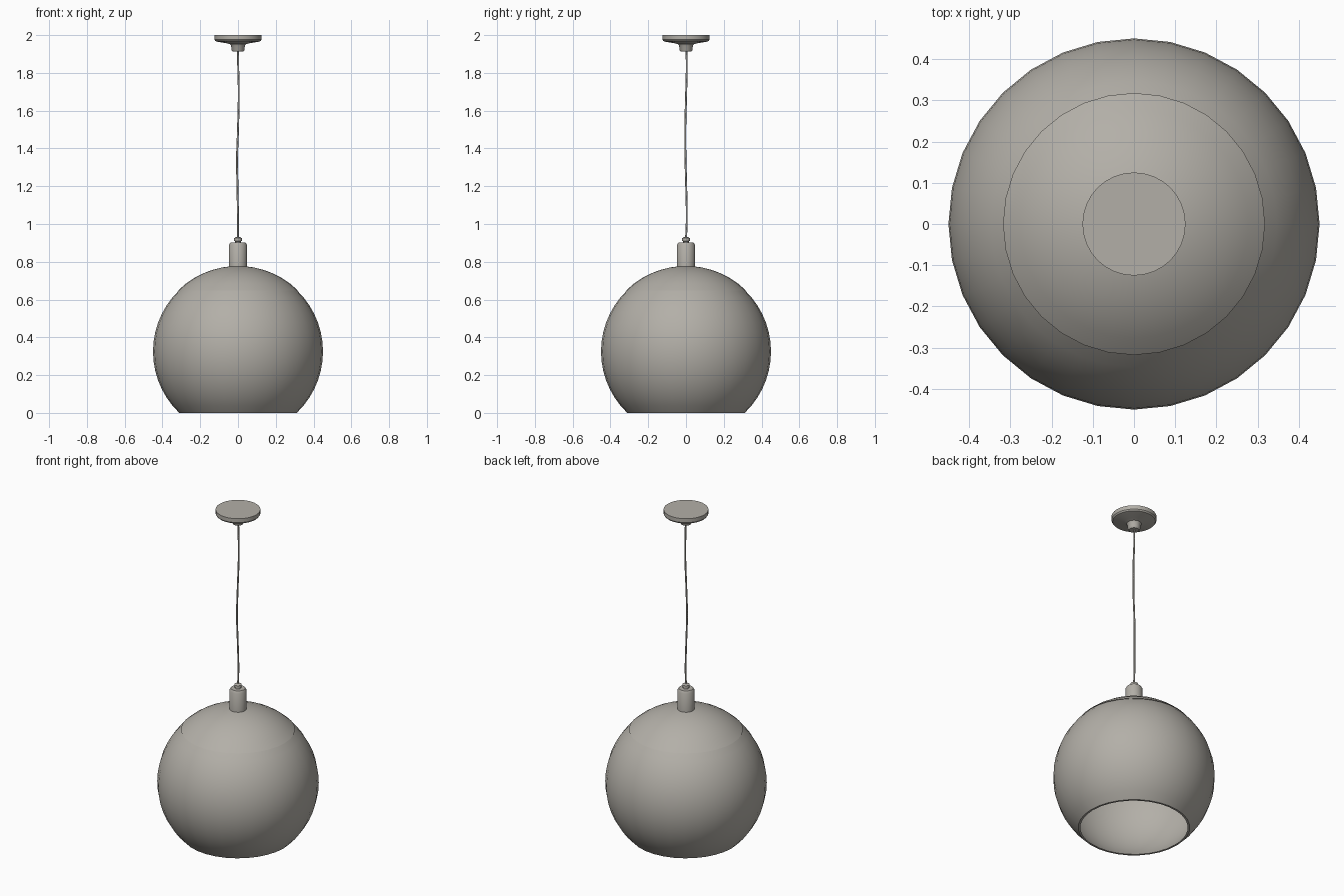
import bpy, bmesh, math

if "Cube" in bpy.data.objects:
    bpy.data.objects.remove(bpy.data.objects["Cube"])

grey = bpy.data.materials.new("warm grey")
grey.diffuse_color = (0.45, 0.43, 0.39, 1)
grey.use_nodes = True
grey.node_tree.nodes["Principled BSDF"].inputs["Base Color"].default_value = grey.diffuse_color


def lathe(name, profile, segments=32, angle=35):
    """Spin an (r, z) profile around z."""
    bm = bmesh.new()
    verts = [bm.verts.new((r, 0, z)) for r, z in profile]
    edges = [bm.edges.new(p) for p in zip(verts, verts[1:])]
    bmesh.ops.spin(bm, geom=verts + edges, cent=(0, 0, 0), axis=(0, 0, 1),
                   angle=2 * math.pi, steps=segments, use_duplicate=False)
    bmesh.ops.remove_doubles(bm, verts=bm.verts, dist=1e-4)
    bmesh.ops.recalc_face_normals(bm, faces=bm.faces)
    me = bpy.data.meshes.new(name)
    bm.to_mesh(me)
    bm.free()
    ob = bpy.data.objects.new(name, me)
    bpy.context.collection.objects.link(ob)
    me.materials.append(grey)
    bpy.ops.object.select_all(action='DESELECT')
    bpy.context.view_layer.objects.active = ob
    ob.select_set(True)
    bpy.ops.object.shade_smooth_by_angle(angle=math.radians(angle))
    return ob


def arc(radius, z_from, z_to, steps, centre=0.325):
    """Points along a circle between two heights."""
    a = math.asin((z_from - centre) / radius)
    b = math.asin((z_to - centre) / radius)
    return [(radius * math.cos(a + (b - a) * i / steps),
             centre + radius * math.sin(a + (b - a) * i / steps))
            for i in range(steps + 1)]


# Globe shade: outer and inner skin, open below and joined at both rims
shade = arc(0.45, 0.0, 0.65, 14) + arc(0.442, 0.65, 0.0, 14)
lathe("globe_shade", shade + shade[:1])

# Domed cap closing the top of the globe
cap = arc(0.453, 0.648, 0.777, 6) + arc(0.442, 0.765, 0.648, 6)
cap = [(max(r, 0.02), z) for r, z in cap]
lathe("top_cap", cap + cap[:1])

# Lamp holder standing on the cap
lathe("lamp_holder", [(0, 0.765), (0.048, 0.765), (0.048, 0.888),
                      (0.04, 0.902), (0, 0.902)])

# Cord grip with a small collar
lathe("cord_grip", [(0, 0.90), (0.015, 0.90), (0.015, 0.908), (0.021, 0.91),
                    (0.021, 0.925), (0.012, 0.93), (0, 0.93)], 16)

# Slightly wavy hanging cord
curve = bpy.data.curves.new("cord", 'CURVE')
curve.dimensions = '3D'
curve.bevel_depth = 0.005
curve.bevel_resolution = 2
curve.use_fill_caps = True
path = [(0, 0, 0.92), (0, 0.004, 1.02), (-0.003, 0.001, 1.2),
        (-0.005, -0.003, 1.35), (0, -0.004, 1.5), (0.004, 0.001, 1.7),
        (0.001, 0.004, 1.84), (0, 0.002, 1.93)]
spline = curve.splines.new('BEZIER')
spline.bezier_points.add(len(path) - 1)
for point, co in zip(spline.bezier_points, path):
    point.co = co
    point.handle_left_type = point.handle_right_type = 'AUTO'
curve.materials.append(grey)
cord = bpy.data.objects.new("cord", curve)
bpy.context.collection.objects.link(cord)

# Ceiling canopy with rounded underside and stepped neck
lathe("ceiling_canopy", [(0, 2.0), (0.125, 2.0), (0.125, 1.976), (0.119, 1.968),
                         (0.105, 1.964), (0.06, 1.957), (0.042, 1.952),
                         (0.036, 1.944), (0.035, 1.922), (0.028, 1.912),
                         (0, 1.912)])
